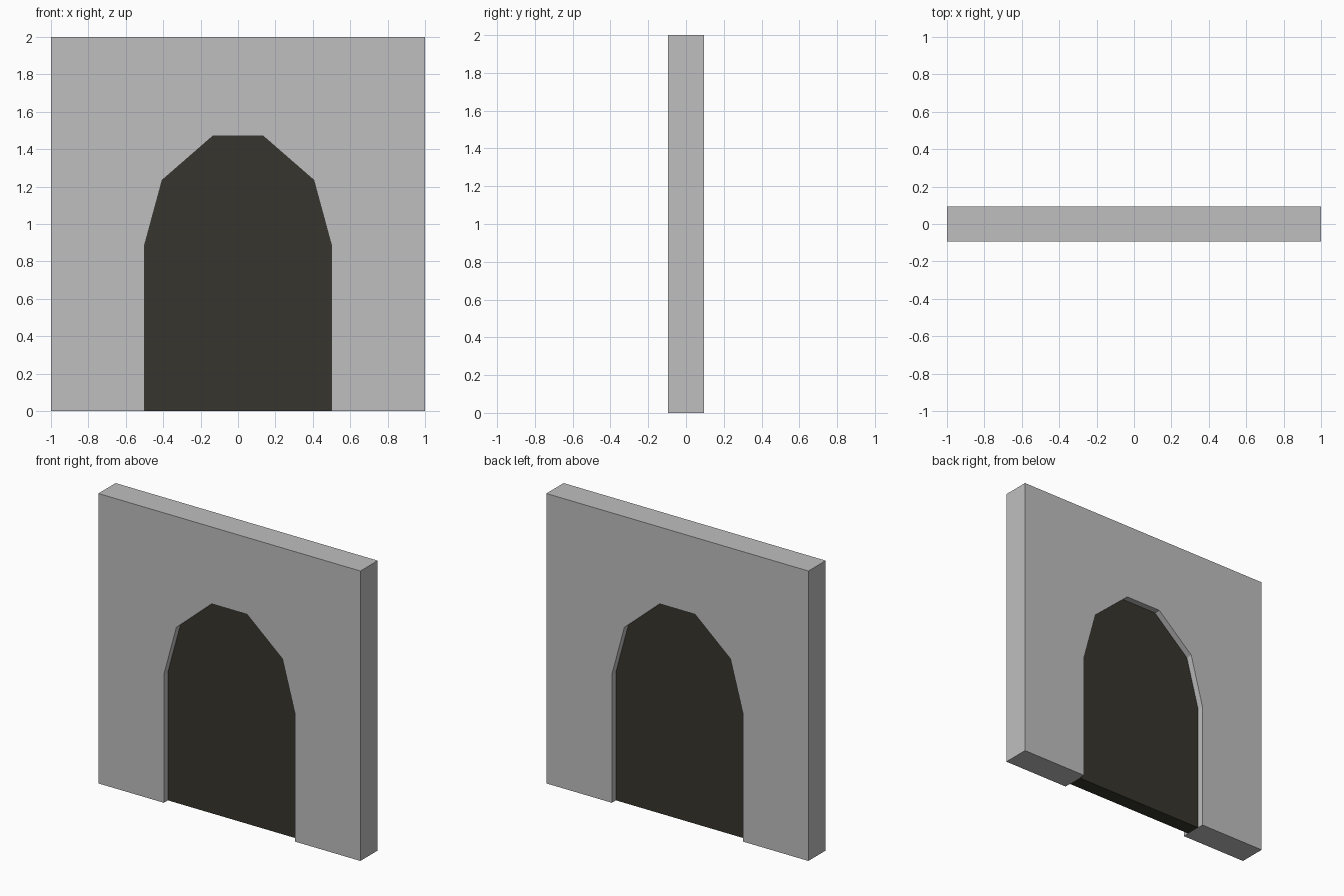
import bpy, bmesh

if "Cube" in bpy.data.objects:
    bpy.data.objects.remove(bpy.data.objects["Cube"])


def material(name, rgb):
    m = bpy.data.materials.new(name)
    m.diffuse_color = (*rgb, 1.0)
    m.use_nodes = True
    m.node_tree.nodes["Principled BSDF"].inputs["Base Color"].default_value = m.diffuse_color
    return m


def extrude_profile(name, profile, half_depth, mat):
    """Extrude an x-z outline symmetrically along y."""
    bm = bmesh.new()
    face = bm.faces.new([bm.verts.new((x, -half_depth, z)) for x, z in profile])
    result = bmesh.ops.extrude_face_region(bm, geom=[face], use_keep_orig=True)
    moved = [v for v in result["geom"] if isinstance(v, bmesh.types.BMVert)]
    bmesh.ops.translate(bm, verts=moved, vec=(0, 2 * half_depth, 0))
    bmesh.ops.recalc_face_normals(bm, faces=bm.faces)
    mesh = bpy.data.meshes.new(name)
    bm.to_mesh(mesh)
    bm.free()
    mesh.materials.append(mat)
    obj = bpy.data.objects.new(name, mesh)
    bpy.context.collection.objects.link(obj)
    return obj


stone = material("light_grey_stone", (0.52, 0.52, 0.52))
dark = material("dark_olive_door", (0.037, 0.036, 0.026))

# Faceted arch outline, left half mirrored to the right
left = [(-0.5, 0), (-0.5, 0.885), (-0.405, 1.235), (-0.135, 1.47)]
arch = left + [(-x, z) for x, z in reversed(left)]

# Wall with the doorway notched out of its bottom edge
extrude_profile("wall", [(-1, 0)] + arch + [(1, 0), (1, 2), (-1, 2)], 0.094, stone)

# Door panel recessed on both sides
extrude_profile("door_panel", arch, 0.05, dark)
